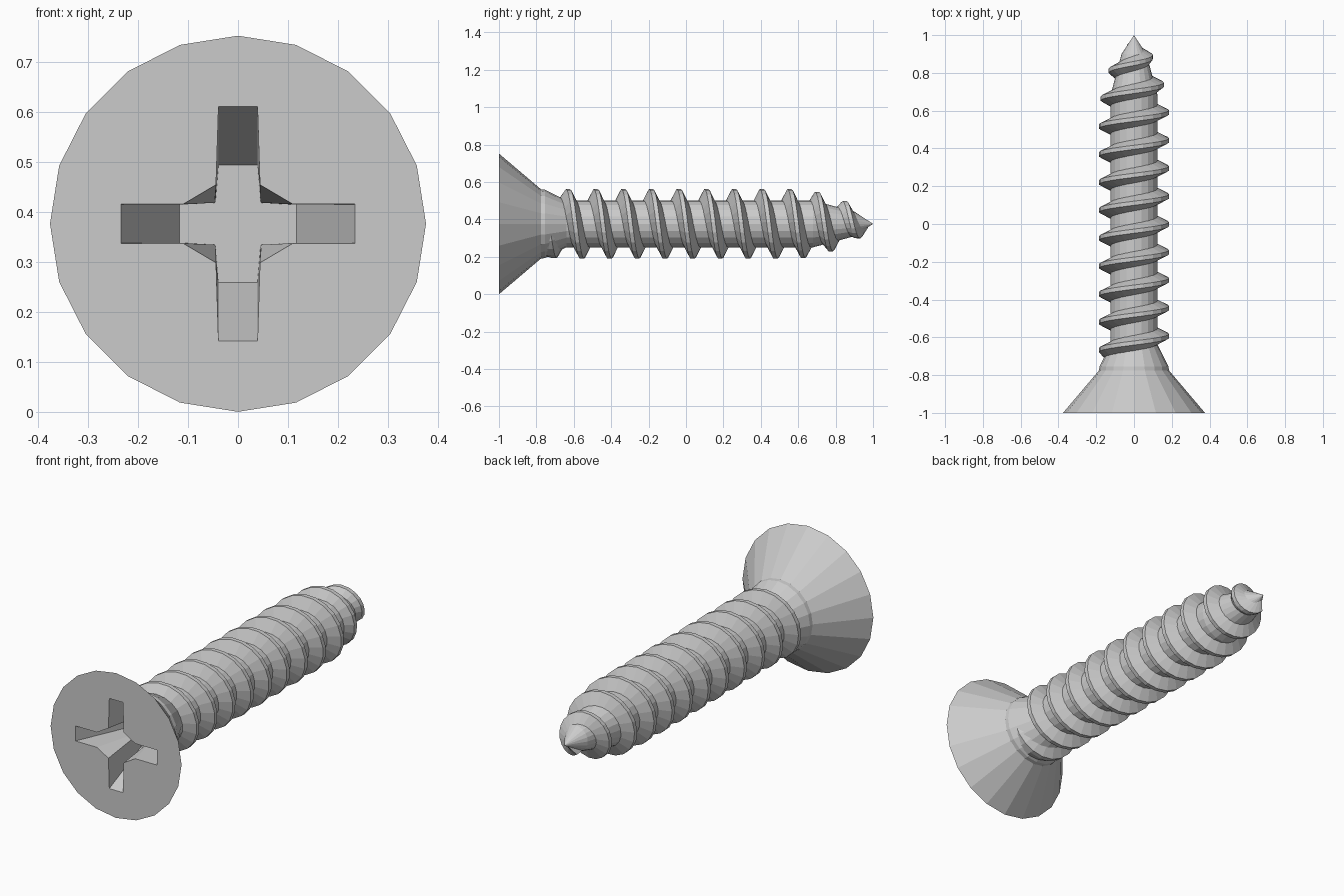
import bpy, bmesh, math

if "Cube" in bpy.data.objects:
    bpy.data.objects.remove(bpy.data.objects["Cube"])

CZ = 0.376          # height of the screw axis
SIDES = 20
PITCH = 0.148
CORE = [(-1, .376), (-.775, .185), (-.755, .183), (-.64, .125),
        (.68, .125), (.9, .066), (1, 0)]
CREST = [(-.735, .165), (-.70, .186), (.60, .186), (.70, .172), (.85, .122), (.95, .06)]


def interp(table, y):
    for (y0, r0), (y1, r1) in zip(table, table[1:]):
        if y <= y1:
            return r0 + (r1 - r0) * (y - y0) / (y1 - y0)
    return table[-1][1]


def polar(r, a, y):
    return (r * math.sin(a), y, CZ + r * math.cos(a))


def bridge(bm, a, b):
    n = len(a)
    return [bm.faces.new((a[i], a[(i + 1) % n], b[(i + 1) % n], b[i])) for i in range(n)]


def finish(bm, name):
    bmesh.ops.recalc_face_normals(bm, faces=bm.faces[:])
    me = bpy.data.meshes.new(name)
    bm.to_mesh(me)
    bm.free()
    ob = bpy.data.objects.new(name, me)
    bpy.context.collection.objects.link(ob)
    return ob


def cross_ring(bm, quadrant, y):
    # mirror one quadrant's points into a full cross outline
    pts = list(quadrant)
    pts += [(-x, z) for x, z in reversed(pts)]
    pts += [(x, -z) for x, z in reversed(pts)]
    return [bm.verts.new((x, y, CZ + z)) for x, z in pts]


def ring_edges(bm, ring):
    n = len(ring)
    found = [bm.edges.get((ring[i], ring[(i + 1) % n])) for i in range(n)]
    return found


# Head, neck, shank and point turned from one profile
bm = bmesh.new()
rings = [[bm.verts.new(polar(r, 2 * math.pi * i / SIDES, y)) for i in range(SIDES)]
         for y, r in CORE[:-1]]
for a, b in zip(rings, rings[1:]):
    bridge(bm, a, b)
tip = bm.verts.new((0, 1, CZ))
for i in range(SIDES):
    bm.faces.new((rings[-1][i], rings[-1][(i + 1) % SIDES], tip))

# Tapered cross recess sunk in the flat head face
outer = cross_ring(bm, [(.234, .039), (.11, .039), (.044, .078), (.039, .234)], -1)
inner = cross_ring(bm, [(.117, .038), (.047, .042), (.045, .045), (.039, .117)], -.74)
bridge(bm, outer, inner)
bm.faces.new(inner)
edges = ring_edges(bm, rings[0]) + ring_edges(bm, outer)
bmesh.ops.triangle_fill(bm, edges=edges, use_beauty=True, normal=(0, -1, 0))
face = [f for f in bm.faces if all(abs(v.co.y + 1) < 1e-5 for v in f.verts)]
bmesh.ops.dissolve_limit(bm, angle_limit=0.01, use_dissolve_boundaries=False,
                         verts=list({v for f in face for v in f.verts}),
                         edges=list({e for f in face for e in f.edges}))
finish(bm, "screw_body")

# Helical thread: a trapezoid swept round the shank, shrinking to the point
bm = bmesh.new()
y_start, y_end = -.735, .94
steps = round((y_end - y_start) / PITCH * SIDES)
sections = []
for k in range(steps + 1):
    y = y_start + k * PITCH / SIDES
    a = 2 * math.pi * (y + .63) / PITCH
    top = interp(CREST, y)
    profile = [(-.043, None), (-.011, top), (.011, top), (.043, None)]
    sections.append([bm.verts.new(polar(r or max(interp(CORE, y + d) - .006, .01), a, y + d))
                     for d, r in profile])
for a, b in zip(sections, sections[1:]):
    bridge(bm, a, b)
bm.faces.new(sections[0])
bm.faces.new(sections[-1])
finish(bm, "thread")
